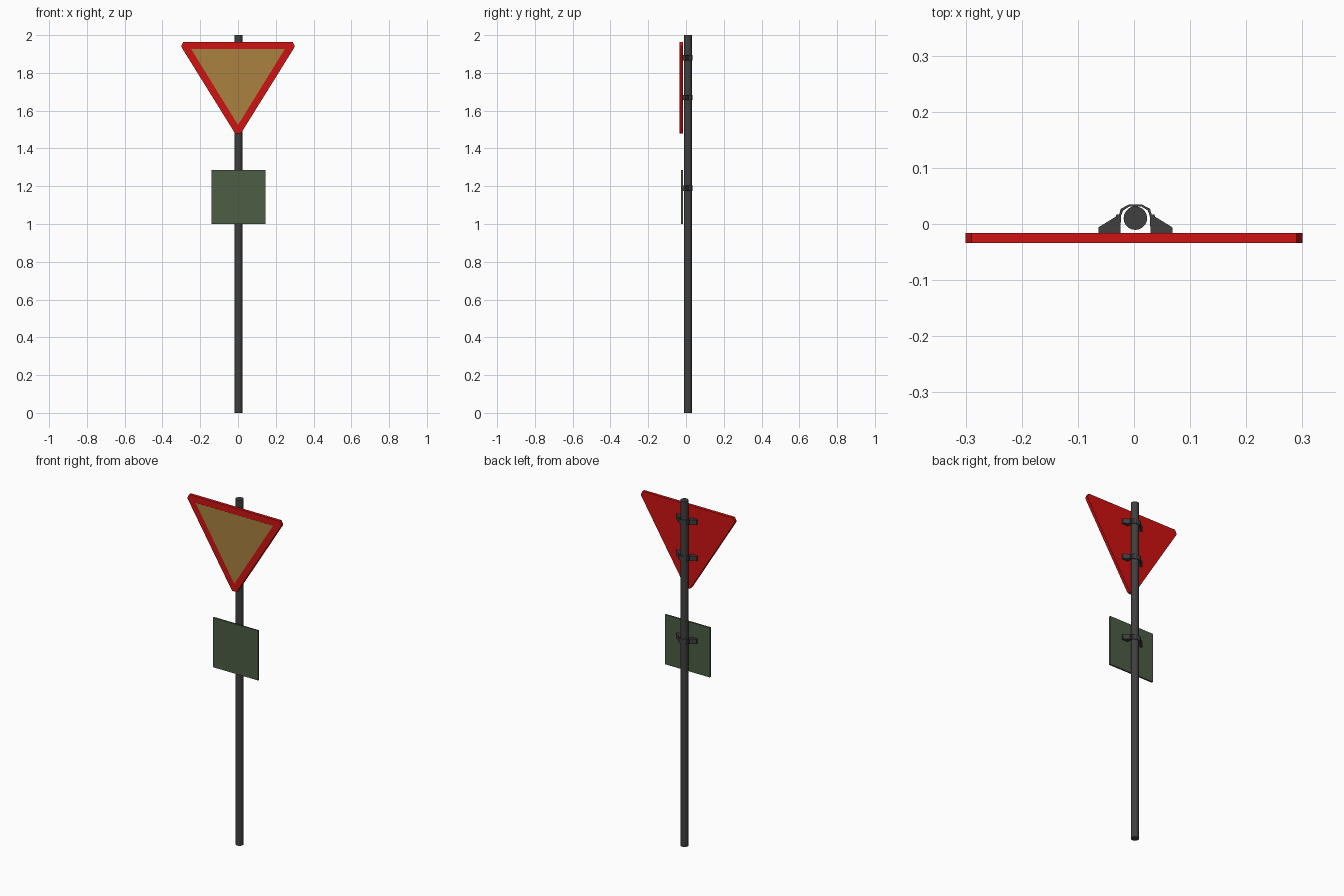
import bpy, bmesh
from mathutils import Vector

if "Cube" in bpy.data.objects:
    bpy.data.objects.remove(bpy.data.objects["Cube"])

CX, CY = 0.0025, 0.0105   # pole axis


def material(name, rgb):
    m = bpy.data.materials.new(name)
    m.diffuse_color = (*rgb, 1)
    m.use_nodes = True
    m.node_tree.nodes["Principled BSDF"].inputs["Base Color"].default_value = m.diffuse_color
    return m


RED = material("red", (0.62, 0.006, 0.006))
OCHRE = material("ochre", (0.40, 0.22, 0.05))
GREEN = material("dull_green", (0.075, 0.11, 0.06))
DARK = material("dark_metal", (0.05, 0.05, 0.052))


def prism(name, points, offset, mat):
    """Extrude a flat outline of 3D points along offset."""
    bm = bmesh.new()
    face = bm.faces.new([bm.verts.new(p) for p in points])
    ext = bmesh.ops.extrude_face_region(bm, geom=[face])
    moved = [v for v in ext["geom"] if isinstance(v, bmesh.types.BMVert)]
    bmesh.ops.translate(bm, verts=moved, vec=offset)
    bmesh.ops.recalc_face_normals(bm, faces=bm.faces)
    me = bpy.data.meshes.new(name)
    bm.to_mesh(me)
    bm.free()
    me.materials.append(mat)
    ob = bpy.data.objects.new(name, me)
    bpy.context.collection.objects.link(ob)
    return ob


def front_plate(name, outline, y0, y1, mat):
    return prism(name, [(x, y0, z) for x, z in outline], Vector((0, y1 - y0, 0)), mat)


def mirrored(half):
    return half + [(-x, z) for x, z in reversed(half)]


# pole
bpy.ops.mesh.primitive_cylinder_add(vertices=20, radius=0.021, depth=2, location=(CX, CY, 1))
pole = bpy.context.object
pole.name = "pole"
pole.data.materials.append(DARK)
bpy.ops.object.shade_smooth_by_angle()

# triangular sign with blunted corners, and its inner panel
front_plate("triangle_sign", mirrored([(0.013, 1.479), (0.020, 1.487), (0.298, 1.934),
                                       (0.300, 1.943), (0.290, 1.963)]), -0.0335, -0.016, RED)
front_plate("triangle_panel", [(-0.248, 1.926), (0.248, 1.926), (0, 1.524)],
            -0.0342, -0.030, OCHRE)

# square plate
front_plate("square_plate", [(CX - 0.144, 1.0), (CX + 0.144, 1.0),
                             (CX + 0.144, 1.287), (CX - 0.144, 1.287)], -0.026, -0.016, GREEN)

# clamps: wedge feet joined by a faceted strap around the back of the pole
outer = [(0.066, -0.016), (0.066, -0.006), (0.035, 0.013), (0.034, 0.017),
         (0.029, 0.017), (0.026, 0.027), (0.012, 0.0345)]
inner = [(0.027, -0.016), (0.0255, 0.015), (0.022, 0.024), (0.011, 0.0312)]
profile = mirrored(outer) + [(-x, y) for x, y in inner] + inner[::-1]
for i, z in enumerate((1.88, 1.67, 1.19)):
    prism(f"clamp_{i + 1}", [(CX + x, y, z - 0.014) for x, y in profile],
          Vector((0, 0, 0.028)), DARK)
